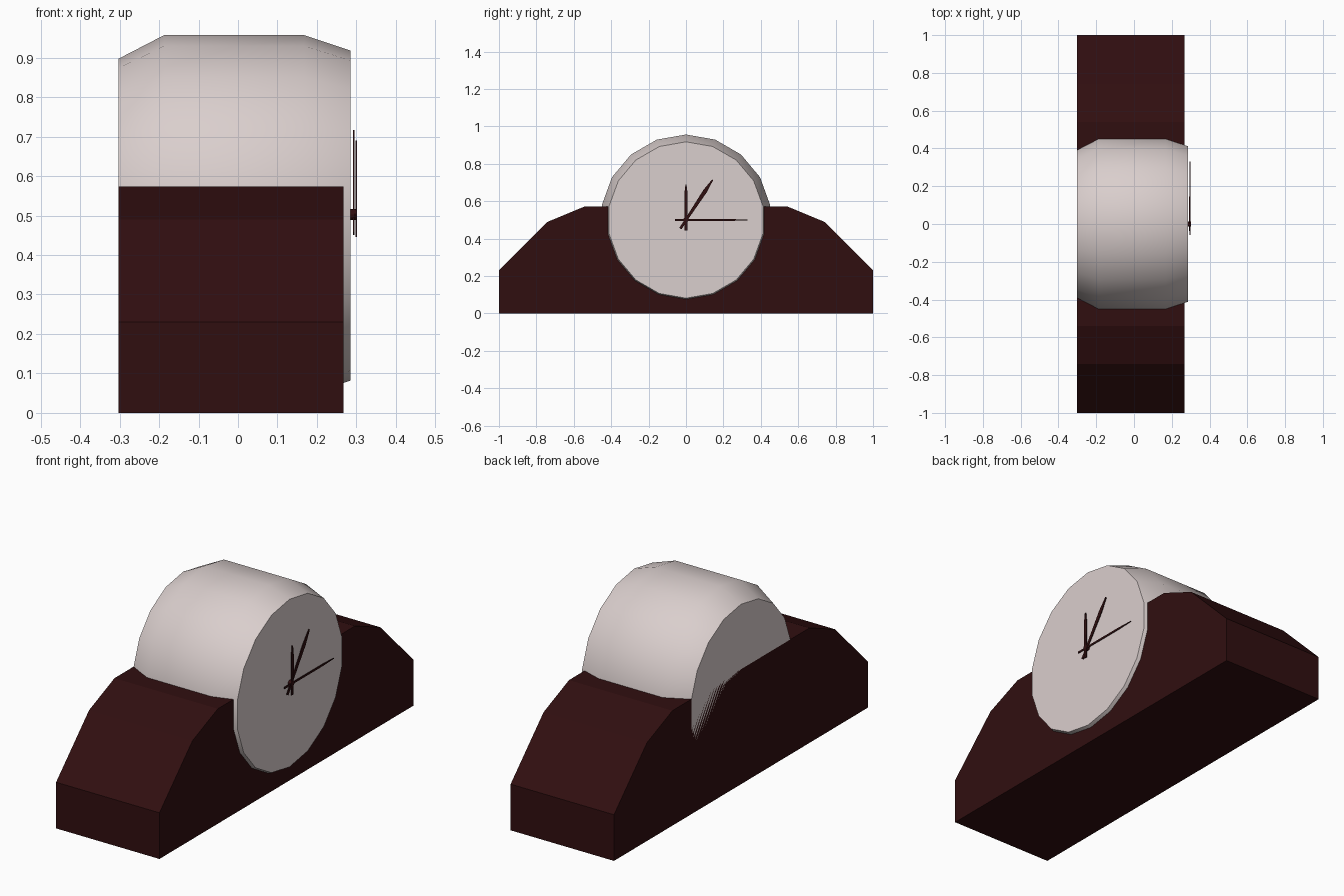
import bpy, bmesh, math

if "Cube" in bpy.data.objects:
    bpy.data.objects.remove(bpy.data.objects["Cube"])


def material(name, rgb):
    m = bpy.data.materials.new(name)
    m.diffuse_color = (*rgb, 1)
    m.use_nodes = True
    m.node_tree.nodes["Principled BSDF"].inputs["Base Color"].default_value = m.diffuse_color
    return m


wood = material("dark_red_wood", (0.03, 0.0045, 0.005))
cream = material("warm_white", (0.70, 0.62, 0.61))


def finish(name, bm, mat):
    bmesh.ops.recalc_face_normals(bm, faces=bm.faces[:])
    mesh = bpy.data.meshes.new(name)
    bm.to_mesh(mesh)
    bm.free()
    mesh.materials.append(mat)
    ob = bpy.data.objects.new(name, mesh)
    bpy.context.collection.objects.link(ob)
    return ob


def loft(name, rings, mat):
    """Join rings of equal point count and cap both ends."""
    bm = bmesh.new()
    rows = [[bm.verts.new(p) for p in r] for r in rings]
    n = len(rows[0])
    for a, b in zip(rows, rows[1:]):
        for i in range(n):
            j = (i + 1) % n
            bm.faces.new((a[i], a[j], b[j], b[i]))
    bm.faces.new(rows[0])
    bm.faces.new(rows[-1])
    return finish(name, bm, mat)


def slab(name, profile, x0, x1, mat):
    return loft(name, [[(x, y, z) for y, z in profile] for x in (x0, x1)], mat)


def circle(x, r, n, cz):
    return [(x, r * math.sin(2 * math.pi * i / n), cz + r * math.cos(2 * math.pi * i / n))
            for i in range(n)]


CZ = 0.50

# Stepped wooden base, mirrored half profile
half = [(1, 0), (1, 0.23), (0.74, 0.49), (0.54, 0.573)]
slab("base", half + [(-y, z) for y, z in reversed(half)], -0.303, 0.267, wood)

# Clock drum lying along x, bevelled at both ends
drum = loft("clock_drum", [circle(x, r, 18, CZ) for x, r in
            ((-0.303, 0.397), (-0.187, 0.457), (0.168, 0.457), (0.285, 0.418))], cream)
bpy.context.view_layer.objects.active = drum
drum.select_set(True)
bpy.ops.object.shade_smooth_by_angle(angle=math.radians(35))


# Hands: tapered outlines turned clockwise from twelve
def hand(name, angle, tail, length, w_base, w_wide, x, thick):
    a = math.radians(angle)
    side = [(w_base, -tail), (w_base, 0), (w_wide, length * 0.72), (w_wide * 0.3, length)]
    outline = side + [(-u, v) for u, v in reversed(side)]
    pts = [(u * math.cos(a) + v * math.sin(a), CZ + v * math.cos(a) - u * math.sin(a))
           for u, v in outline]
    slab(name, pts, x - thick / 2, x + thick / 2, wood)


hand("hour_hand", 0, 0.055, 0.19, 0.007, 0.009, 0.300, 0.004)
hand("minute_hand", 33.5, 0.055, 0.258, 0.007, 0.011, 0.293, 0.004)
hand("second_hand", 90, 0.058, 0.33, 0.005, 0.005, 0.2965, 0.003)

# Centre pin
loft("hand_pin", [circle(x, 0.014, 12, CZ + 0.002) for x in (0.284, 0.302)], wood)
